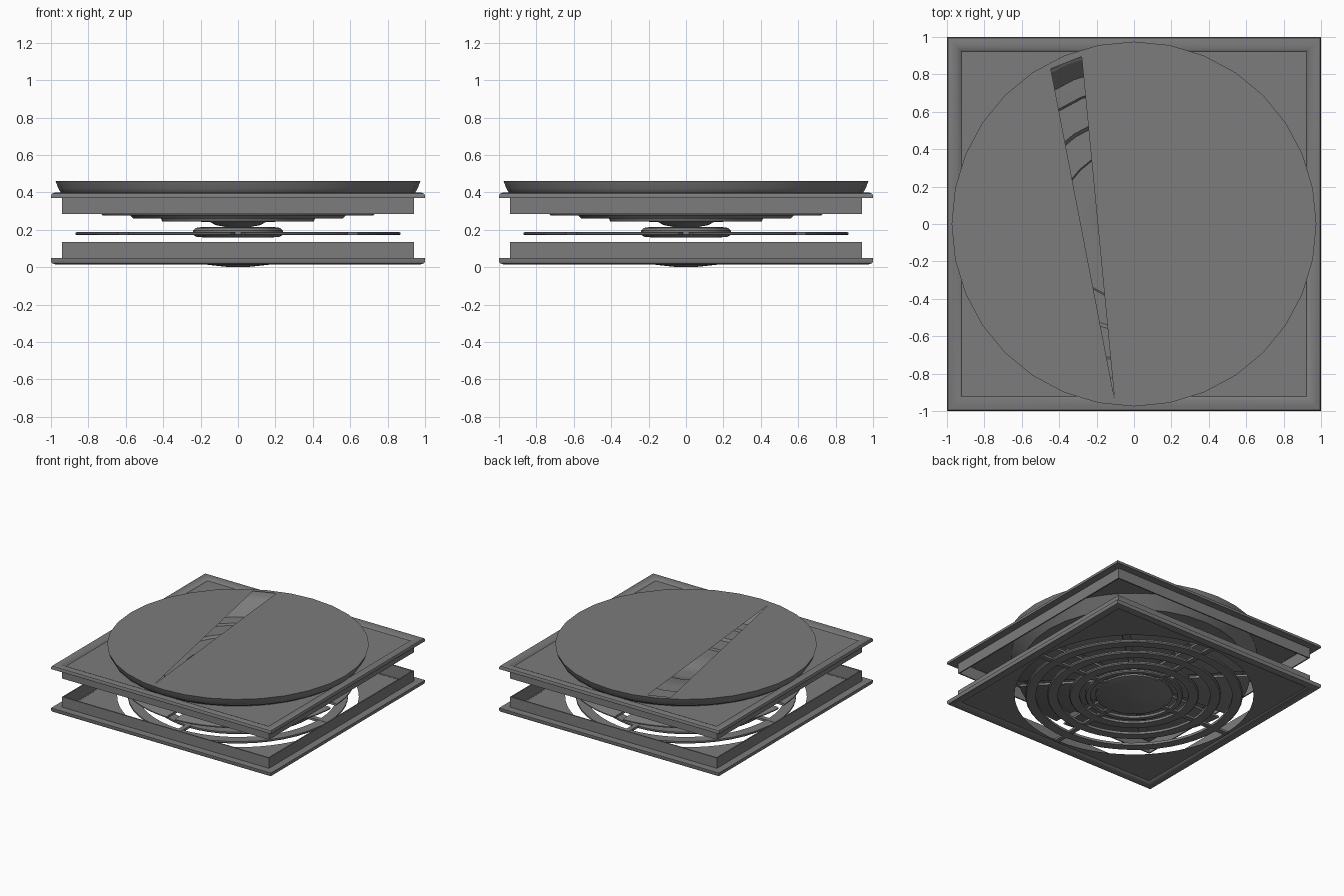
import bpy, bmesh, math
from math import sin, cos, pi, radians

if "Cube" in bpy.data.objects:
    bpy.data.objects.remove(bpy.data.objects["Cube"])

mat = bpy.data.materials.new("dark_grey")
mat.diffuse_color = (.2, .2, .2, 1)
mat.use_nodes = True
mat.node_tree.nodes["Principled BSDF"].inputs["Base Color"].default_value = mat.diffuse_color


def finish(name, bm, angle=35):
    bmesh.ops.recalc_face_normals(bm, faces=bm.faces)
    me = bpy.data.meshes.new(name)
    bm.to_mesh(me)
    bm.free()
    me.materials.append(mat)
    ob = bpy.data.objects.new(name, me)
    bpy.context.collection.objects.link(ob)
    bpy.ops.object.select_all(action='DESELECT')
    ob.select_set(True)
    bpy.context.view_layer.objects.active = ob
    bpy.ops.object.shade_smooth_by_angle(angle=radians(angle))
    return ob


def sweep(bm, profile, n, closed=False, square=False):
    """Revolve (r, z) points; square=True sweeps round a square of half width r."""
    k, off = (math.sqrt(2), pi / 4) if square else (1, 0)
    rings = [[bm.verts.new((r * k * cos(off + 2 * pi * i / n), r * k * sin(off + 2 * pi * i / n), z))
              for i in range(n)] for r, z in profile]
    for a, b in zip(rings, rings[1:] + rings[:1] if closed else rings[1:]):
        for i in range(n):
            j = (i + 1) % n
            bm.faces.new((a[i], a[j], b[j], b[i]))
    return rings


def lathe(name, profile, n=32, closed=False, square=False, cap_start=False, cap_end=False):
    bm = bmesh.new()
    rings = sweep(bm, profile, n, closed, square)
    if cap_start:
        bm.faces.new(rings[0])
    if cap_end:
        bm.faces.new(rings[-1])
    return finish(name, bm)


def plate(name, half, hole, z):
    """Square sheet with a round hole."""
    bm = bmesh.new()
    n = 64
    pts = []
    for i in range(n):
        a = 2 * pi * i / n
        c, s = cos(a), sin(a)
        m = half / max(abs(c), abs(s))
        pts.append((bm.verts.new((hole * c, hole * s, z)), bm.verts.new((m * c, m * s, z))))
    for i in range(n):
        a, b = pts[i], pts[(i + 1) % n]
        bm.faces.new((a[0], a[1], b[1], b[0]))
    return finish(name, bm)


def spokes(name, path, width, thick):
    """Four bars following (r, z) points outwards."""
    bm = bmesh.new()
    for q in range(4):
        c, s = cos(q * pi / 2), sin(q * pi / 2)
        rows = [[bm.verts.new((r * c - w * s, r * s + w * c, z + h))
                 for w, h in ((-width, 0), (width, 0), (width, thick), (-width, thick))] for r, z in path]
        for a, b in zip(rows, rows[1:]):
            for i in range(4):
                j = (i + 1) % 4
                bm.faces.new((a[i], a[j], b[j], b[i]))
        bm.faces.new(rows[0])
        bm.faces.new(rows[-1])
    return finish(name, bm)


def ring(name, r0, r1, z0, z1):
    return lathe(name, [(r0, z0), (r1 - .008, z0), (r1, z0 + .008), (r1, z1), (r0, z1)], 48, closed=True)


# Bottom cover: rounded flange, skirt and plate
lathe("bottom_flange", [(.92, .035), (.93, .024), (.95, .016), (.975, .015), (.995, .021), (1, .032), (1, .05),
                        (.94, .05), (.94, .135), (.93, .135), (.93, .035)], 4, closed=True, square=True)
plate("bottom_plate", .935, .9, .033)

# Bottom grille: hub, rings and spokes
lathe("bottom_hub", [(.29, .045), (.29, .032), (.26, .025), (.19, .016), (.1, .006), (.04, 0)], 32,
      cap_start=True, cap_end=True)
for k, r in enumerate((.82, .655, .49)):
    ring(f"bottom_ring_{k}", r - .08, r, .022, .042)
ring("bottom_ring_inner", .33, .37, .022, .042)
spokes("bottom_spokes", [(.27, .026), (.91, .026)], .02, .018)

# Fan: hub and flat blades
lathe("fan_hub", [(.19, .16), (.225, .163), (.24, .175), (.24, .195), (.225, .21), (.19, .215)], 32,
      cap_start=True, cap_end=True)
bm = bmesh.new()
for b in range(8):
    mid = radians(22.5 + 45 * b)
    loops = []
    for inset, z in ((.008, .171), (0, .176), (0, .184), (.008, .189)):
        outer = [(.87 - inset, mid + radians(t)) for t in range(-20, 21, 2)]
        inner = [(.2, mid + radians(t)) for t in (18, 0, -18)]
        loops.append([bm.verts.new((r * cos(a), r * sin(a), z)) for r, a in outer + inner])
    for p, q in zip(loops, loops[1:]):
        for i in range(len(p)):
            j = (i + 1) % len(p)
            bm.faces.new((p[i], p[j], q[j], q[i]))
    bm.faces.new(loops[0])
    bm.faces.new(loops[-1])
finish("fan_blades", bm)

# Top cover: rounded flange, skirt and plate
lathe("top_flange", [(.92, .38), (.93, .391), (.95, .399), (.975, .40), (.995, .394), (1, .383), (1, .37),
                     (.94, .37), (.94, .285), (.93, .285), (.93, .38)], 4, closed=True, square=True)
plate("top_plate", .935, .925, .382)

# Stepped dish running down from the bowl to a domed hub
lathe("stepped_dish", [(.925, .385), (.835, .295), (.78, .295), (.735, .292), (.725, .277), (.61, .277),
                       (.578, .277), (.56, .26), (.45, .26), (.412, .26), (.405, .245), (.29, .245),
                       (.15, .242), (.12, .225), (.07, .216), (.03, .214)], 32, cap_end=True)

# Shallow bowl, its lid split by a narrow triangular slot
n, top = 32, .46
bm = bmesh.new()
rings = sweep(bm, [(.925, .385), (.945, .395), (.96, .42), (.975, top)], n)
rim = rings[-1]
a, b, c = [bm.verts.new((x, y, top)) for x, y in ((-.105, -.93), (-.28, .895), (-.445, .83))]
bm.faces.new([rim[i % n] for i in range(24, 42)] + [b, a])
bm.faces.new([rim[i] for i in range(10, 25)] + [a, c])
bm.faces.new((rim[9], rim[10], c, b))
finish("top_bowl", bm)
